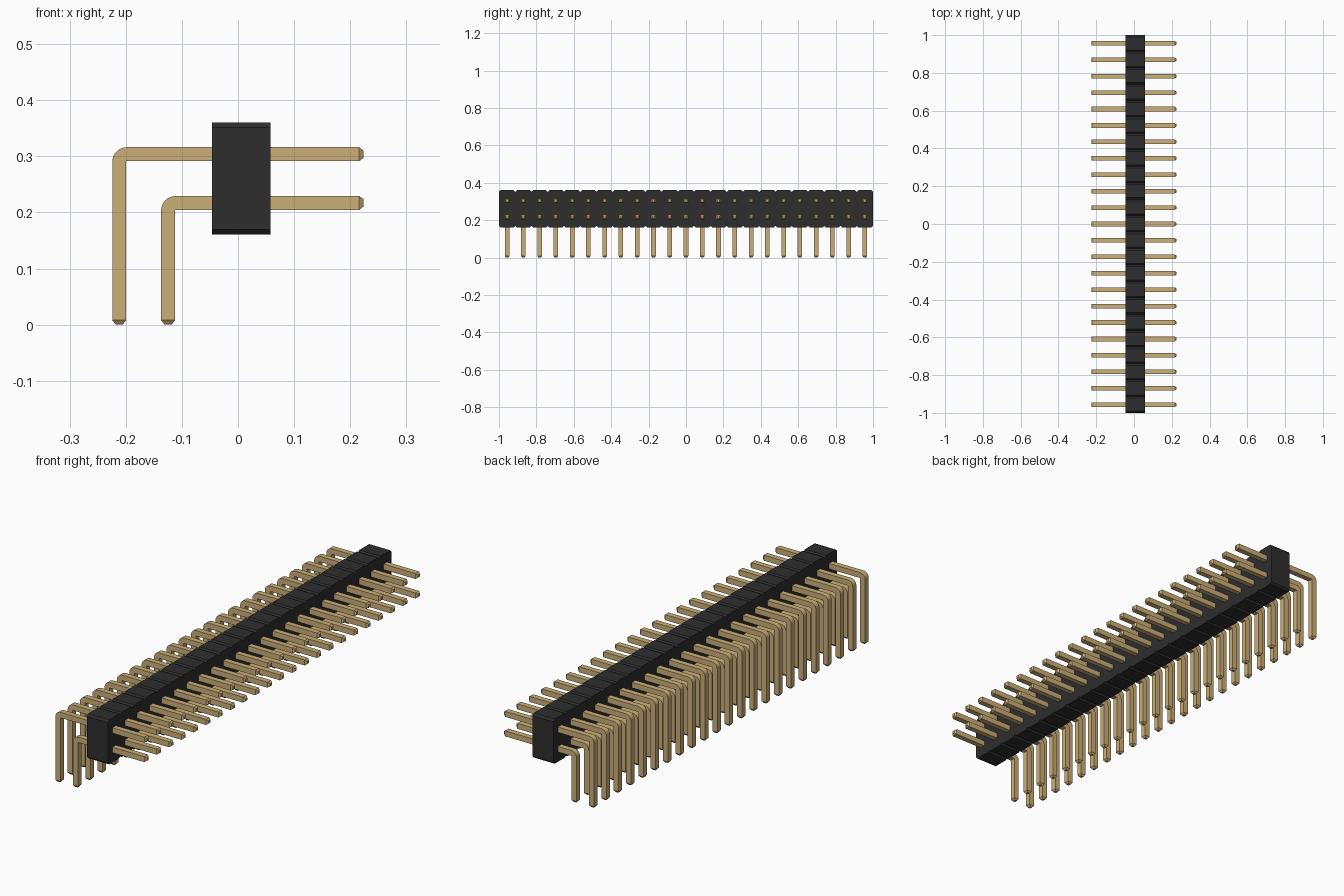
import bpy, bmesh, math

cube = bpy.data.objects.get("Cube")
if cube:
    bpy.data.objects.remove(cube, do_unlink=True)

COUNT = 23
PITCH = 2 / COUNT
HALF = 0.0123                       # half the pin thickness
TIP, INSET = 0.008, 0.006           # length and inset of the tapered tips
BODY_X = (-0.046, 0.058)
BODY_Z = (0.161, 0.36)
PIN_END = 0.224


def material(name, rgb):
    m = bpy.data.materials.new(name)
    m.use_nodes = True
    m.diffuse_color = (*rgb, 1)
    m.node_tree.nodes["Principled BSDF"].inputs["Base Color"].default_value = (*rgb, 1)
    return m


gold = material("gold", (0.60, 0.43, 0.19))
black = material("black plastic", (0.027, 0.027, 0.027))


def make_object(name, bm, mat):
    bmesh.ops.recalc_face_normals(bm, faces=bm.faces)
    mesh = bpy.data.meshes.new(name)
    bm.to_mesh(mesh)
    bm.free()
    mesh.materials.append(mat)
    obj = bpy.data.objects.new(name, mesh)
    bpy.context.collection.objects.link(obj)
    return obj


def loft(bm, rings):
    """Skin a list of vertex rings and cap both ends."""
    rings = [[bm.verts.new(p) for p in ring] for ring in rings]
    for a, b in zip(rings, rings[1:]):
        for i in range(len(a)):
            j = (i + 1) % len(a)
            bm.faces.new((a[i], a[j], b[j], b[i]))
    bm.faces.new(rings[0])
    bm.faces.new(rings[-1])


def square(centre, direction, half):
    """Square ring in the plane spanned by y and a direction in xz."""
    (x, y, z), (dx, dz) = centre, direction
    return [(x + s * half * dx, y + t * half, z + s * half * dz)
            for s, t in ((-1, -1), (1, -1), (1, 1), (-1, 1))]


def add_pin(bm, leg_x, row_z, y):
    small = HALF - INSET
    rings = [square((PIN_END, y, row_z), (0, 1), small),
             square((PIN_END - TIP, y, row_z), (0, 1), HALF)]
    # bend pivots close to the inner corner
    gap = 0.001
    radius = HALF + gap
    px, pz = leg_x + radius, row_z - radius
    steps = 8
    for k in range(steps + 1):
        a = math.pi / 2 * (1 + k / steps)
        d = (math.cos(a), math.sin(a))
        rings.append(square((px + radius * d[0], y, pz + radius * d[1]), d, HALF))
    rings += [square((leg_x, y, TIP), (-1, 0), HALF),
              square((leg_x, y, 0), (-1, 0), small)]
    loft(bm, rings)


# Two rows of bent pins
for name, leg_x, row_z in (("upper_pins", -0.2117, 0.304), ("lower_pins", -0.1247, 0.217)):
    bm = bmesh.new()
    for i in range(COUNT):
        add_pin(bm, leg_x, row_z, (i + 0.5) * PITCH - 1)
    obj = make_object(name, bm, gold)
    bpy.context.view_layer.objects.active = obj
    obj.select_set(True)
    bpy.ops.object.shade_smooth_by_angle(angle=math.radians(30))
    obj.select_set(False)

# Housing: one extruded profile with a notch between neighbouring cells
c = PITCH / 10
z0, z1 = BODY_Z
bottom, top = [], []
for i in range(COUNT):
    y0, y1 = i * PITCH - 1, (i + 1) * PITCH - 1
    for edge, flat, inner in ((bottom, z0, z0 + c), (top, z1, z1 - c)):
        edge += [(y0, inner), (y0 + c, flat), (y1 - c, flat)]
outline = bottom + [(1, z0 + c), (1, z1 - c)] + top[::-1]
bm = bmesh.new()
loft(bm, [[(x, y, z) for y, z in outline] for x in BODY_X])
make_object("housing", bm, black)
